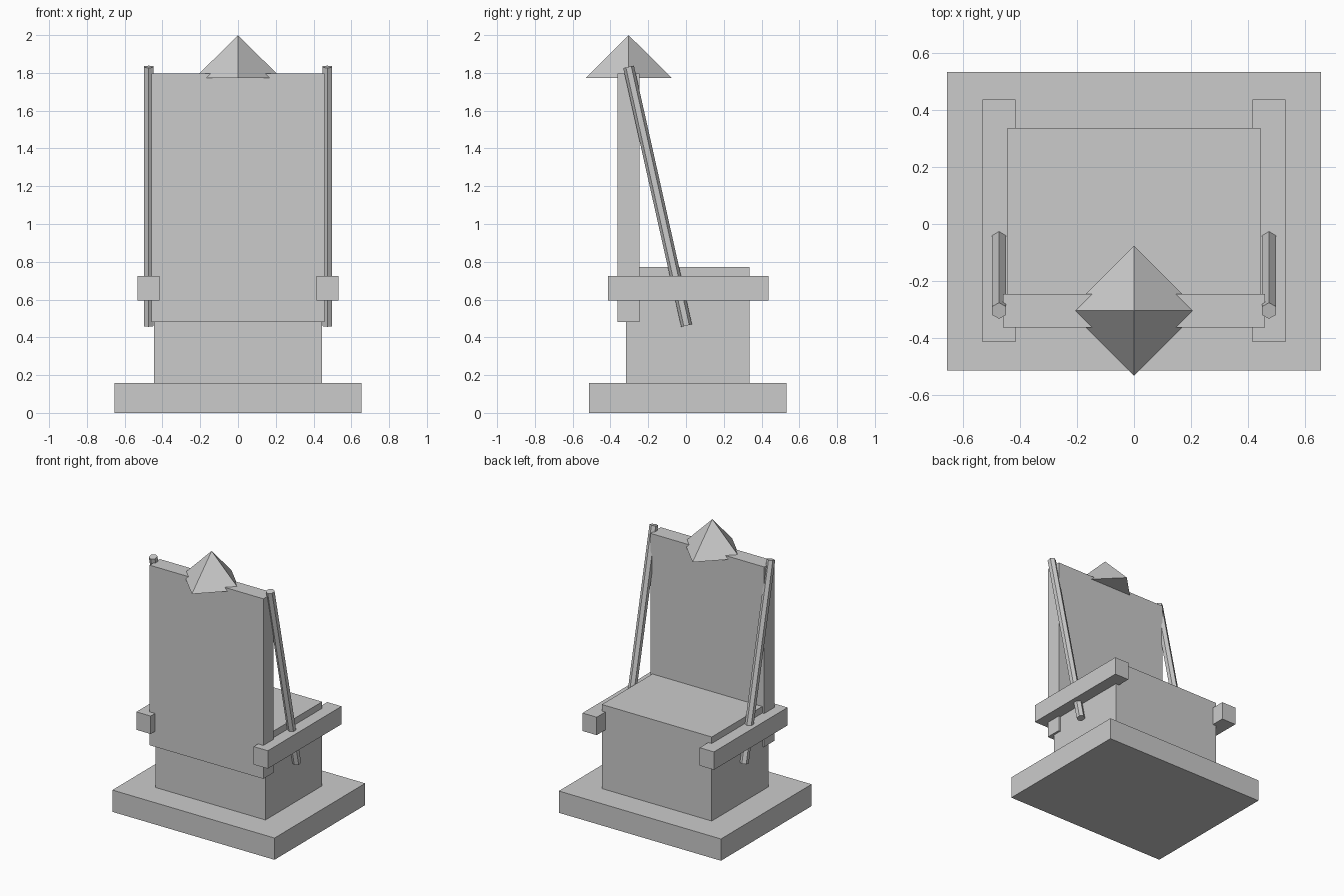
import bpy
import math
from mathutils import Vector

cube = bpy.data.objects.get("Cube")
if cube:
    bpy.data.objects.remove(cube, do_unlink=True)

# One plain stone colour
GREY = (0.6, 0.6, 0.6, 1.0)
stone = bpy.data.materials.new("stone_grey")
stone.use_nodes = True
stone.diffuse_color = GREY
stone.node_tree.nodes["Principled BSDF"].inputs["Base Color"].default_value = GREY


def finish(name):
    obj = bpy.context.object
    obj.name = obj.data.name = name
    obj.data.materials.append(stone)
    return obj


def box(name, low, high):
    low, high = Vector(low), Vector(high)
    bpy.ops.mesh.primitive_cube_add(size=1, location=(low + high) / 2)
    obj = finish(name)
    obj.data.transform(obj.matrix_world.to_3x3().to_4x4())
    for v in obj.data.vertices:
        v.co = v.co * (high - low)
    return obj


def rod(name, start, end, radius):
    start, end = Vector(start), Vector(end)
    axis = end - start
    tilt = math.atan2(-axis.y, axis.z)
    bpy.ops.mesh.primitive_cylinder_add(vertices=6, radius=radius, depth=axis.length,
                                        location=(start + end) / 2, rotation=(tilt, 0, 0))
    return finish(name)


# Plinth, seat block and backrest
box("plinth", (-0.655, -0.514, 0), (0.655, 0.532, 0.159))
box("seat", (-0.444, -0.317, 0.159), (0.444, 0.337, 0.773))
box("backrest", (-0.459, -0.363, 0.481), (0.459, -0.246, 1.796))

# Armrests and slanted hexagonal rods on both sides
for side, s in (("left", 1), ("right", -1)):
    xs = sorted((s * 0.416, s * 0.531))
    box(side + "_armrest", (xs[0], -0.414, 0.594), (xs[1], 0.436, 0.725))
    rod(side + "_rod", (s * 0.473, 0.003, 0.462), (s * 0.473, -0.304, 1.832), 0.029)

# Pyramid ornament on top of the backrest
bpy.ops.mesh.primitive_cone_add(vertices=4, radius1=0.228, radius2=0, depth=0.227,
                                location=(0, -0.304, 1.8865))
finish("pyramid_finial")
